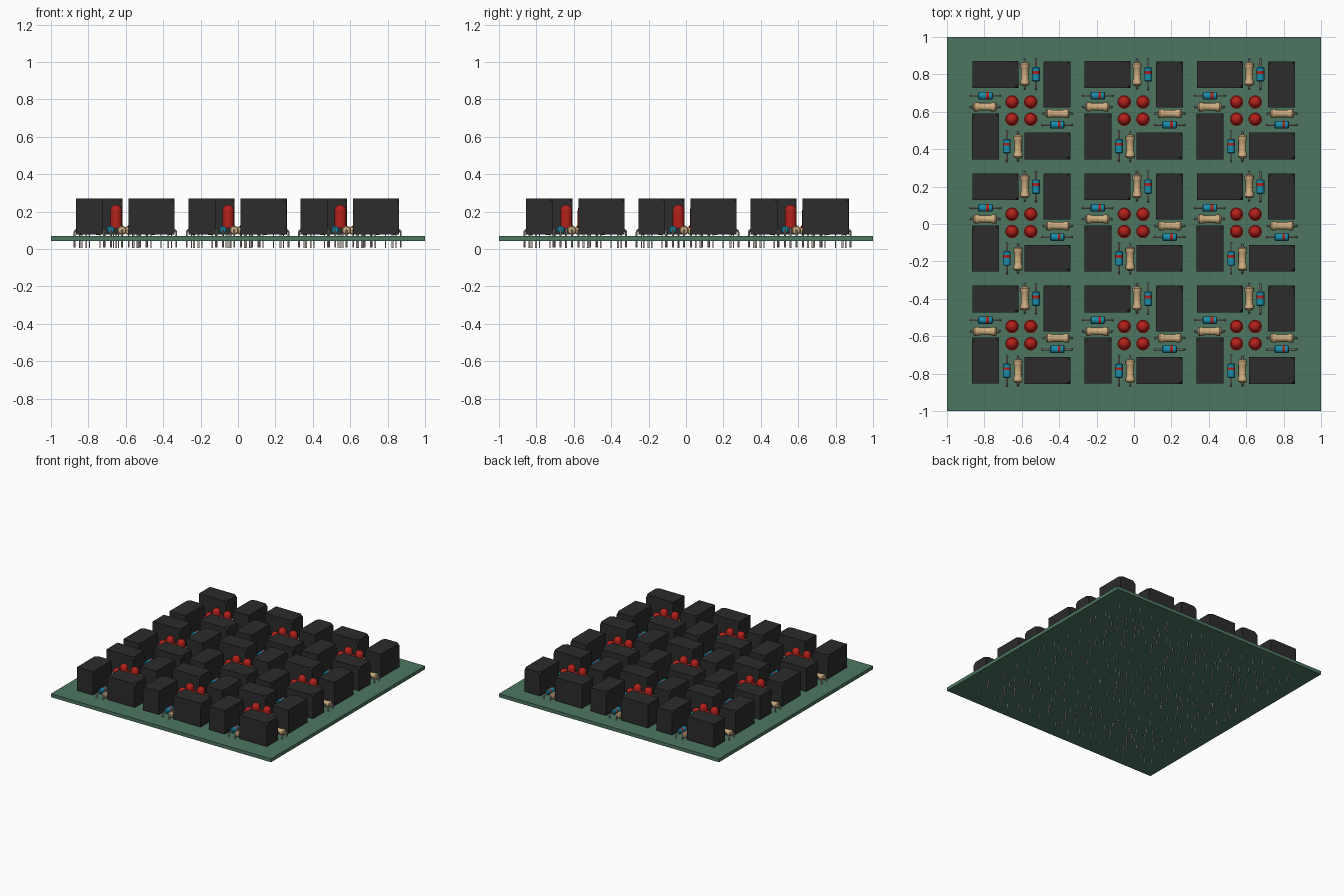
import bpy, bmesh
from math import sin, cos, pi, radians
from mathutils import Vector, Matrix

if "Cube" in bpy.data.objects:
    bpy.data.objects.remove(bpy.data.objects["Cube"])


def material(name, rgb):
    m = bpy.data.materials.new(name)
    m.diffuse_color = (*rgb, 1)
    m.use_nodes = True
    m.node_tree.nodes["Principled BSDF"].inputs["Base Color"].default_value = m.diffuse_color
    return m


GREEN = material("board_green", (0.075, 0.18, 0.12))
BLACK = material("case_black", (0.025, 0.025, 0.025))
RED = material("lamp_red", (0.45, 0.015, 0.01))
TAN = material("resistor_tan", (0.62, 0.42, 0.21))
BLUE = material("diode_blue", (0.01, 0.27, 0.42))
METAL = material("lead_metal", (0.45, 0.43, 0.4))

BOARD_TOP = 0.07


def box(bm, lo, hi, mat=0):
    lo, hi = Vector(lo), Vector(hi)
    m = Matrix.Translation((lo + hi) / 2) @ Matrix.Diagonal((*(hi - lo), 1))
    verts = bmesh.ops.create_cube(bm, size=1, matrix=m)["verts"]
    for f in {f for v in verts for f in v.link_faces}:
        f.material_index = mat
    return verts


def skin(bm, rings, mats):
    """Join rings of points into a closed tube; mats gives one slot per span."""
    rings = [[bm.verts.new(p) for p in r] for r in rings]
    n = len(rings[0])
    for a, b, m in zip(rings, rings[1:], mats):
        for i in range(n):
            j = (i + 1) % n
            bm.faces.new((a[i], a[j], b[j], b[i])).material_index = m
    bm.faces.new(rings[0][::-1]).material_index = mats[0]
    bm.faces.new(rings[-1]).material_index = mats[-1]


def lathe(bm, profile, mats, axis="Z", z=0, n=16):
    """Revolve (radius, position) pairs about Z or about a lying X axis."""
    def pt(r, h, a):
        return (r * cos(a), r * sin(a), h) if axis == "Z" else (h, r * cos(a), z + r * sin(a))
    skin(bm, [[pt(r, h, 2 * pi * i / n) for i in range(n)] for r, h in profile], mats)


def lead(bm, reach, z, r, mat):
    """Bent wire: out along x, round a bend, then down through the board."""
    for s in (-1, 1):
        bend = 0.014
        path = [((0.3 * reach) * s, z, 0)]
        for k in range(5):
            a = k * pi / 8
            path.append((s * (reach - bend + bend * sin(a)), z - bend + bend * cos(a), a))
        path.append((s * reach, 0.008, pi / 2))
        rings = []
        for x, h, a in path:
            rings.append([(x + s * r * sin(t) * sin(a), r * cos(t), h + r * sin(t) * cos(a))
                          for t in (2 * pi * i / 8 for i in range(8))])
        skin(bm, rings, [mat] * (len(rings) - 1))


def finish(bm, name, mats):
    """Smooth round faces, keep sharp edges sharp."""
    bmesh.ops.recalc_face_normals(bm, faces=bm.faces)
    for f in bm.faces:
        f.smooth = True
    for e in bm.edges:
        e.smooth = e.calc_face_angle(0) < radians(35)
    me = bpy.data.meshes.new(name)
    bm.to_mesh(me)
    bm.free()
    for m in mats:
        me.materials.append(m)
    return me


def place(me, name, x=0, y=0, rot=0):
    ob = bpy.data.objects.new(name, me)
    ob.location = (x, y, 0)
    ob.rotation_euler.z = rot
    bpy.context.collection.objects.link(ob)


# circuit board
bm = bmesh.new()
box(bm, (-1, -1, 0.042), (1, 1, BOARD_TOP))
place(finish(bm, "circuit_board", [GREEN]), "circuit_board")

# relay: box with two clipped top corners at one end, five pins
bm = bmesh.new()
verts = box(bm, (-0.123, -0.072, 0.077), (0.123, 0.072, 0.27))
corners = [v for v in verts if v.co.x > 0 and v.co.z > 0.2]
bmesh.ops.bevel(bm, geom=corners, offset=0.022, segments=1, affect="VERTICES")
for px, py in [(-0.095, 0), (-0.07, -0.055), (-0.07, 0.055), (0.09, -0.055), (0.09, 0.055)]:
    box(bm, (px - 0.005, py - 0.003, 0.005), (px + 0.005, py + 0.003, 0.08), 1)
relay = finish(bm, "relay", [BLACK, METAL])

# resistor: dumb-bell body on bent leads
bm = bmesh.new()
half = [(0.008, 0.064), (0.019, 0.061), (0.0245, 0.054), (0.0245, 0.038), (0.020, 0.029)]
prof = [(r, -x) for r, x in half] + [(r, x) for r, x in reversed(half)]
lathe(bm, prof, [0] * 9, "X", 0.1)
lead(bm, 0.078, 0.1, 0.005, 1)
resistor = finish(bm, "resistor", [TAN, METAL])

# diode: small cylinder with a red band
bm = bmesh.new()
prof = [(0.014, -0.039), (0.0205, -0.034), (0.0205, 0.003), (0.0205, 0.018),
        (0.0205, 0.034), (0.014, 0.039)]
lathe(bm, prof, [0, 0, 1, 0, 0], "X", 0.103)
lead(bm, 0.08, 0.103, 0.005, 2)
diode = finish(bm, "diode", [BLUE, RED, METAL])

# indicator lamp: flange, barrel, dome and two legs
bm = bmesh.new()
prof = [(0.036, 0.112), (0.036, 0.127), (0.031, 0.127), (0.031, 0.206)]
prof += [(0.031 * cos(a), 0.206 + 0.031 * sin(a)) for a in (pi / 10, pi / 5, 0.3 * pi, 0.4 * pi, 0.48 * pi)]
lathe(bm, prof, [0] * 8, n=20)
for s in (-1, 1):
    box(bm, (s * 0.013 - 0.003, -0.003, 0.005), (s * 0.013 + 0.003, 0.003, 0.115), 1)
lamp = finish(bm, "indicator_lamp", [RED, METAL])

# nine identical cells, each a pinwheel of parts around four lamps
parts = [(relay, "relay", -0.139, 0.191, 0), (resistor, "resistor", 0.018, 0.194, 1),
         (diode, "diode", 0.078, 0.192, 1)]
for row in range(3):
    for col in range(3):
        cx, cy = -0.602 + 0.6 * col, -0.592 + 0.6 * row
        for k in range(4):
            turn = Matrix.Rotation(-k * pi / 2, 2)
            for me, name, x, y, q in parts:
                p = turn @ Vector((x, y))
                place(me, name, cx + p.x, cy + p.y, ((k + q) % 2) * pi / 2)
        for sx in (-1, 1):
            for sy in (-1, 1):
                place(lamp, "indicator_lamp", cx + 0.05 * sx, cy - 0.002 + 0.046 * sy)
